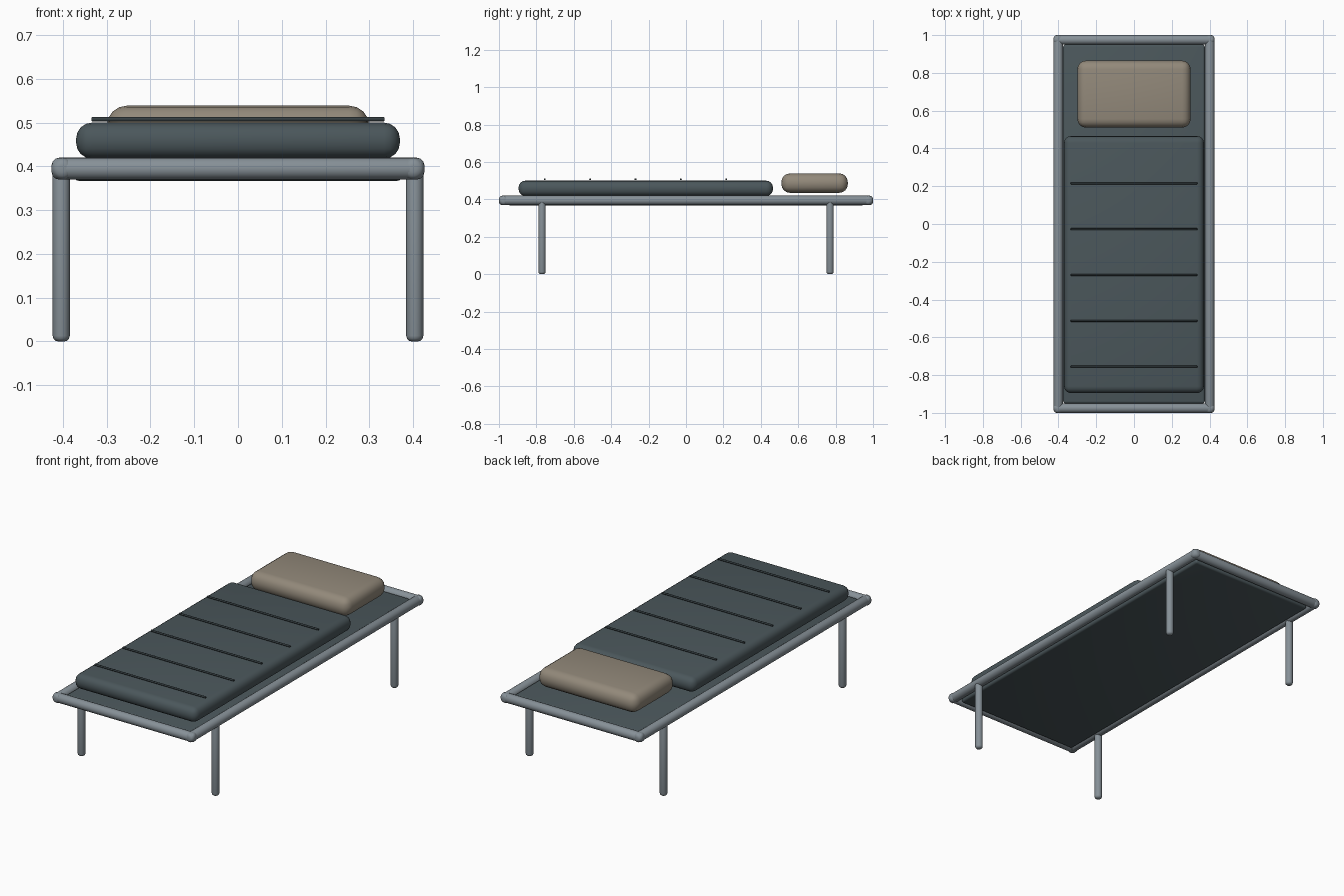
import bpy
import math

cube = bpy.data.objects.get("Cube")
if cube:
    bpy.data.objects.remove(cube, do_unlink=True)


def material(name, rgb):
    m = bpy.data.materials.new(name)
    m.use_nodes = True
    m.diffuse_color = (*rgb, 1)
    m.node_tree.nodes["Principled BSDF"].inputs["Base Color"].default_value = (*rgb, 1)
    return m


steel = material("grey_steel", (0.24, 0.28, 0.31))
canvas = material("dark_canvas", (0.070, 0.095, 0.105))
wool = material("blue_grey_wool", (0.070, 0.095, 0.105))
seam = material("dark_seam", (0.035, 0.048, 0.053))
linen = material("beige_linen", (0.29, 0.25, 0.195))


def finish(name, mat, bevel, segments):
    """Name, colour, round and smooth the active object."""
    ob = bpy.context.object
    ob.name = name
    ob.data.materials.append(mat)
    bpy.ops.object.transform_apply(location=False, rotation=True, scale=True)
    mod = ob.modifiers.new("rounding", "BEVEL")
    mod.width = bevel
    mod.segments = segments
    mod.limit_method = "ANGLE"
    mod.angle_limit = math.radians(40)
    bpy.ops.object.modifier_apply(modifier=mod.name)
    bpy.ops.object.shade_smooth_by_angle(angle=math.radians(40))
    return ob


def slab(name, size, centre, mat, bevel, segments=4):
    bpy.ops.mesh.primitive_cube_add(size=1, location=centre)
    bpy.context.object.scale = size
    return finish(name, mat, bevel, segments)


def tube(name, radius, length, centre, axis, mat, bevel):
    turn = {"x": (0, math.pi / 2, 0), "y": (math.pi / 2, 0, 0), "z": (0, 0, 0)}[axis]
    bpy.ops.mesh.primitive_cylinder_add(vertices=24, radius=radius, depth=length,
                                        location=centre, rotation=turn)
    return finish(name, mat, bevel, 3)


# Tubular frame
for side, sx in (("left", 1), ("right", -1)):
    tube(f"{side}_side_rail", 0.025, 2.0, (sx * 0.401, 0, 0.395), "y", steel, 0.017)
for end, sy in (("front", -1), ("back", 1)):
    tube(f"{end}_end_rail", 0.025, 0.852, (0, sy * 0.975, 0.395), "x", steel, 0.017)

# Four legs
for side, sx in (("left", 1), ("right", -1)):
    for end, sy in (("front", -1), ("back", 1)):
        tube(f"{end}_{side}_leg", 0.0195, 0.395, (sx * 0.404, sy * 0.77, 0.1975),
             "z", steel, 0.013)

# Sleeping surface and bedding
slab("canvas_bed", (0.75, 1.9, 0.04), (0, 0, 0.387), canvas, 0.012, 3)
slab("blanket", (0.74, 1.36, 0.082), (0, -0.215, 0.459), wool, 0.036)
slab("pillow", (0.6, 0.355, 0.104), (0, 0.6875, 0.487), linen, 0.046)

# Quilted seams across the blanket
for i in range(5):
    tube(f"blanket_seam_{i + 1}", 0.005, 0.67, (0, -0.755 + i * 0.2425, 0.508),
         "x", seam, 0.002)
